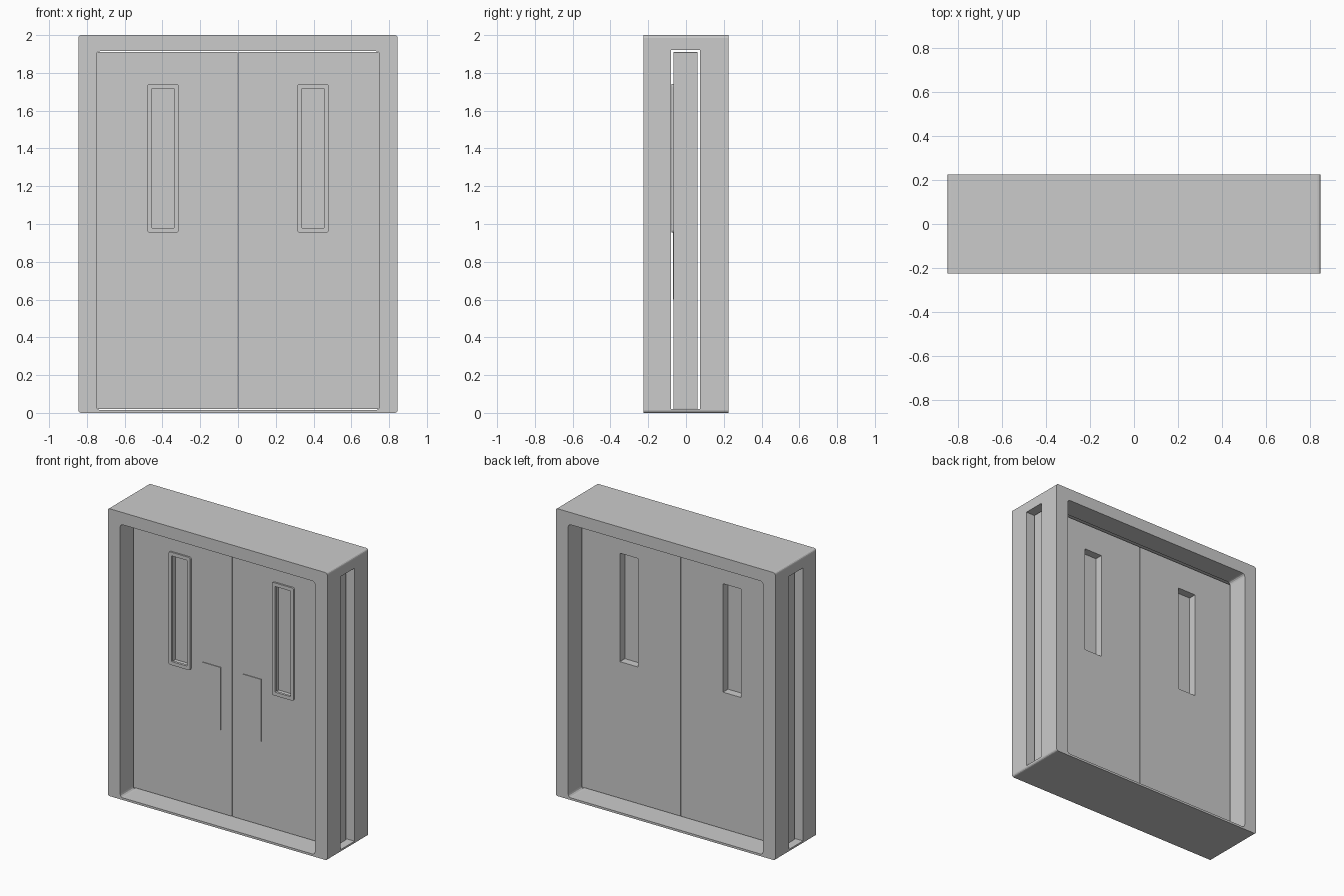
import bpy, bmesh, math

if "Cube" in bpy.data.objects:
    bpy.data.objects.remove(bpy.data.objects["Cube"])


def rounded_rect(x0, x1, z0, z1, r, seg=3):
    # Corner-rounded outline in the XZ plane
    pts = []
    corners = [(x1 - r, z1 - r, 0), (x0 + r, z1 - r, 90), (x0 + r, z0 + r, 180), (x1 - r, z0 + r, 270)]
    for cx, cz, start in corners:
        for i in range(seg + 1):
            a = math.radians(start + 90 * i / seg)
            pts.append((cx + r * math.cos(a), cz + r * math.sin(a)))
    return pts


def finish(name, bm):
    bmesh.ops.recalc_face_normals(bm, faces=bm.faces)
    mesh = bpy.data.meshes.new(name)
    bm.to_mesh(mesh)
    bm.free()
    ob = bpy.data.objects.new(name, mesh)
    bpy.context.collection.objects.link(ob)
    return ob


def ring(name, outer, inner, y0, y1):
    # Extruded outline with a matching hole
    bm = bmesh.new()
    loops = [[bm.verts.new((x, y, z)) for x, z in pts]
             for pts, y in ((outer, y0), (outer, y1), (inner, y1), (inner, y0))]
    n = len(outer)
    for k in range(4):
        a, b = loops[k], loops[(k + 1) % 4]
        for i in range(n):
            j = (i + 1) % n
            bm.faces.new((a[i], a[j], b[j], b[i]))
    return finish(name, bm)


def box(name, x0, x1, y0, y1, z0, z1):
    bm = bmesh.new()
    bmesh.ops.create_cube(bm, size=1)
    for v in bm.verts:
        v.co = ((x0 + x1) / 2 + v.co.x * (x1 - x0),
                (y0 + y1) / 2 + v.co.y * (y1 - y0),
                (z0 + z1) / 2 + v.co.z * (z1 - z0))
    return finish(name, bm)


# Outer door frame
frame = ring("door_frame", rounded_rect(-0.845, 0.845, 0, 2, 0.014),
             rounded_rect(-0.75, 0.75, 0.015, 1.915, 0.02), -0.225, 0.225)

# Slots through both jambs that the doors slide into
cutter = box("slot_cutter", -1, 1, -0.08, 0.075, 0.02, 1.92)
cutter.hide_render = True
cutter.hide_viewport = False
cut = frame.modifiers.new("slots", 'BOOLEAN')
cut.operation = 'DIFFERENCE'
cut.solver = 'EXACT'
cut.object = cutter
bpy.context.view_layer.objects.active = frame
bpy.ops.object.modifier_apply(modifier=cut.name)
bpy.data.objects.remove(cutter, do_unlink=True)

# Two sliding doors, each with window, window trim and push plate
for side, s in (("left", -1), ("right", 1)):
    def span(a, b):
        return (a, b) if s > 0 else (-b, -a)

    ring(side + "_door", rounded_rect(*span(0.002, 0.79), 0.02, 1.91, 0.002),
         rounded_rect(*span(0.327, 0.467), 0.97, 1.725, 0.002), -0.065, 0.06)
    box(side + "_window_pane", *span(0.327, 0.467), -0.02, 0.005, 0.97, 1.725)
    ring(side + "_window_trim", rounded_rect(*span(0.314, 0.481), 0.955, 1.74, 0.012),
         rounded_rect(*span(0.337, 0.458), 0.98, 1.715, 0.002), -0.077, -0.02)
    box(side + "_push_plate", *span(0.085, 0.225), -0.07, -0.06, 0.6, 1.035)

    # Trim only thickens in front of the door face
    trim = bpy.data.objects[side + "_window_trim"]
    for v in trim.data.vertices:
        if v.co.y > -0.03:
            v.co.y = -0.06
